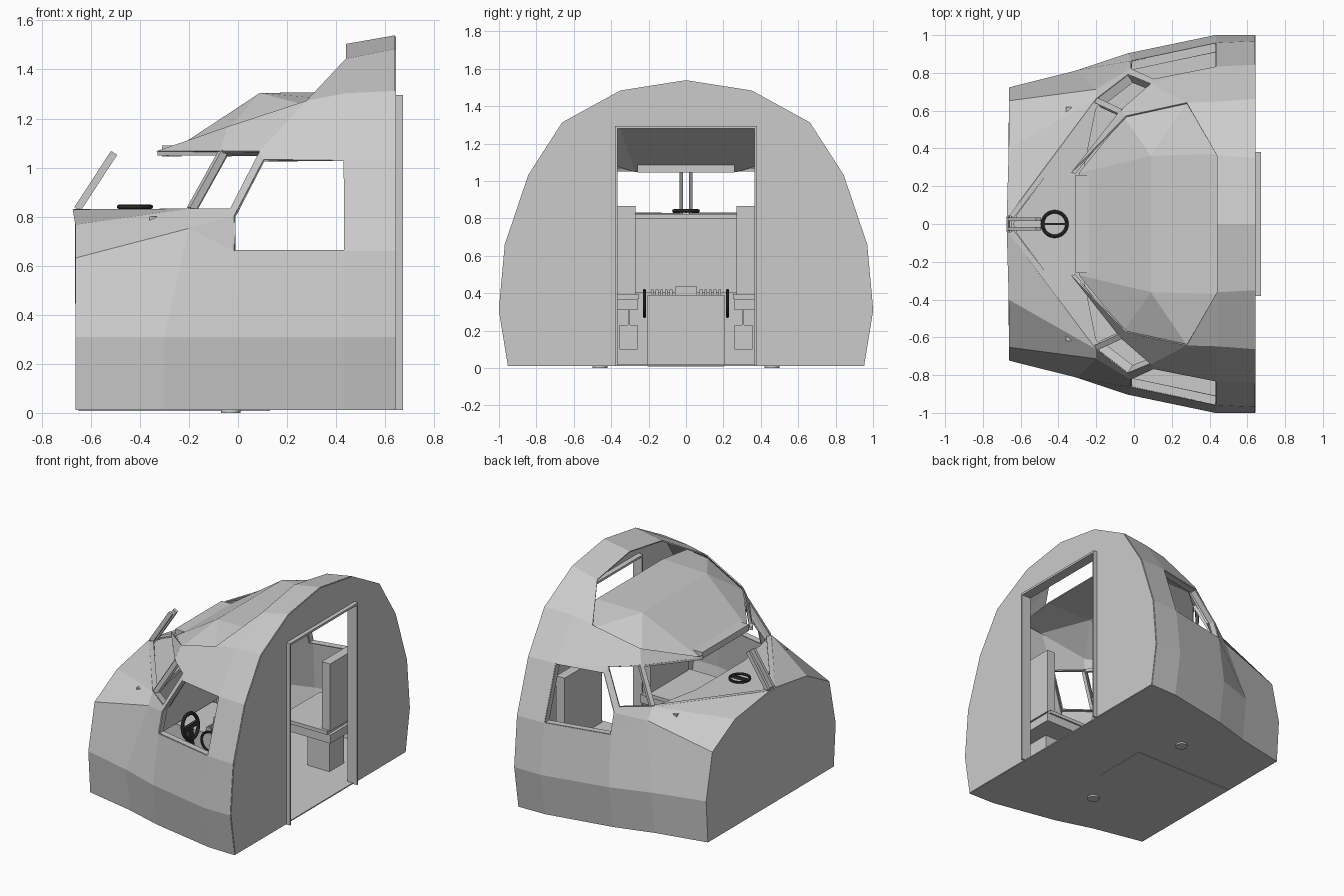
import bpy, bmesh, math
from mathutils import Vector as V

if "Cube" in bpy.data.objects:
    bpy.data.objects.remove(bpy.data.objects["Cube"])

def mat(name, c):
    m = bpy.data.materials.new(name)
    m.diffuse_color = (*c, 1)
    m.use_nodes = True
    m.node_tree.nodes["Principled BSDF"].inputs["Base Color"].default_value = m.diffuse_color
    return m

GREY = mat("light_grey", (0.6, 0.6, 0.6))
DARK = mat("dark_brown_grey", (0.04, 0.035, 0.03))

def mesh(name, polys, thick=0, m=GREY, mirror=True):
    """Polygons given for the +y side, mirrored and welded, with a thin skin."""
    bm = bmesh.new()
    for s in ((1, -1) if mirror else (1,)):
        for p in polys:
            bm.faces.new([bm.verts.new((a[0], a[1] * s, a[2])) for a in p])
    bmesh.ops.remove_doubles(bm, verts=bm.verts, dist=0.0005)
    bmesh.ops.recalc_face_normals(bm, faces=bm.faces)
    me = bpy.data.meshes.new(name)
    bm.to_mesh(me)
    bm.free()
    me.materials.append(m)
    o = bpy.data.objects.new(name, me)
    bpy.context.collection.objects.link(o)
    if thick:
        d = o.modifiers.new("skin", 'SOLIDIFY')
        d.thickness, d.offset = thick, 0
    return o

def box(name, x, y, z, m=GREY, rot=0):
    bpy.ops.mesh.primitive_cube_add(size=1, location=(sum(x) / 2, sum(y) / 2, sum(z) / 2))
    o = bpy.context.object
    o.name, o.scale = name, (x[1] - x[0], y[1] - y[0], z[1] - z[0])
    o.rotation_euler[1] = rot
    o.data.materials.append(m)
    return o

def bar(name, p, q, w, h, m=GREY):
    p, q = V(p), V(q)
    o = box(name, (-w / 2, w / 2), (-h / 2, h / 2), (0, (q - p).length), m)
    o.location = (p + q) / 2
    o.rotation_euler = (q - p).to_track_quat('Z', 'Y').to_euler()
    return o

def wheel(name, loc, r, t, rot, m=DARK):
    bpy.ops.mesh.primitive_torus_add(major_radius=r, minor_radius=t, major_segments=24,
                                     minor_segments=8, location=loc, rotation=rot)
    o = bpy.context.object
    o.name = name
    o.data.materials.append(m)
    bpy.ops.object.shade_smooth_by_angle()
    return o

def pole(name, loc, r, d, m=GREY):
    bpy.ops.mesh.primitive_cylinder_add(vertices=20, radius=r, depth=d, location=loc)
    o = bpy.context.object
    o.name = name
    o.data.materials.append(m)
    bpy.ops.object.shade_smooth_by_angle()
    return o

# Named hull points, +y half: a floor, b widest, c window sill, w/t window edges, r/q/p roof
P = {}
X = (-.66, -.3, -.03, .435, .64)
for i, (x, ya, yb) in enumerate(zip(X, (.70, .775, .855, .945, .95), (.72, .81, .90, .997, .997))):
    P[f"a{i}"], P[f"b{i}"], P[f"f{i}"] = (x, ya, .015), (x, yb, .31), (x, 0, .015)
P.update(c0=(-.66, .65, .63), c1=(-.2, .71, .75), c2=(-.015, .86, .66), c3=(.435, .955, .66),
         c4=(.64, .965, .66), n3=(-.66, .4, .765), n4=(-.66, 0, .80), wc=(-.67, 0, .83),
         w0=(-.67, .03, .83), w1=(-.2, .66, .83), w2=(-.03, .79, .83), wx=(-.015, .82, .80))
P.update(t0=(-.33, .27, 1.065), t1=(-.07, .60, 1.065), t2=(.09, .74, 1.065), t3=(.105, .765, 1.03),
         t4=(.435, .83, 1.03), t5=(.64, .84, 1.03), r1=(-.04, .57, 1.165), r2=(.28, .64, 1.27),
         r3=(.44, .645, 1.30), r4=(.64, .66, 1.31), q3=(.44, .36, 1.44), q4=(.64, .35, 1.48),
         p3=(.44, 0, 1.50), p4=(.64, 0, 1.535), d0=(.64, 0, 1.29), d1=(.64, .375, 1.29),
         d2=(.64, .375, .015))
pick = lambda s: [P[k] for k in s.split()]

# Hull skin with window and roof openings
faces = [f"a{i} a{i+1} b{i+1} b{i}" for i in range(4)]
faces += [f"b{i} b{i+1} c{i+1} c{i}" for i in range(4)]
faces += [f"f{i} f{i+1} a{i+1} a{i}" for i in range(3)] + ["f3 f4 d2 a4 a3"]
faces += ["c0 c1 w1 n3", "n3 w1 w0", "n3 w0 wc n4", "c1 c2 wx", "c1 wx w2 w1", "w2 wx t3 t2",
          "c3 c4 t5 t4", "t2 t3 t4", "t2 t4 r3 r2", "t1 t2 r2 r1", "t0 t1 r1", "t4 t5 r4 r3",
          "r2 r3 q3", "r3 r4 q4 q3", "q3 q4 p4 p3", "f0 a0 b0 c0 n3 n4"]
mesh("hull", [pick(f) for f in faces], .008)

# Rear bulkhead around the doorway
mesh("rear_bulkhead", [pick(f) for f in ("p4 d0 d1 q4", "q4 d1 t5 r4", "t5 d1 d2 a4 b4 c4")], .008)
for s in (1, -1):
    ya = sorted((s * .366, s * .38))
    box("door_jamb", (.60, .672), ya, (.012, 1.295))
box("door_lintel", (.60, .672), (-.38, .38), (1.28, 1.295))

# Deep window reveals
def reveal(name, keys, shift):
    ring = pick(keys)
    inner = [tuple(V(p) + V(shift)) for p in ring]
    n = len(ring)
    mesh(name, [[ring[i], ring[(i + 1) % n], inner[(i + 1) % n], inner[i]] for i in range(n)], .01)

reveal("side_window_frames", "c2 c3 t4 t3 wx", (0, -.045, 0))
reveal("quarter_window_frames", "w1 w2 t2 t1", (.025, -.04, -.015))
for s in (1, -1):
    f = lambda p: (p[0], p[1] * s, p[2])
    bar("windshield_sill", f((-.65, .04, .82)), f((-.19, .65, .82)), .03, .02)
    bar("windshield_side_post", f((-.19, .65, .83)), f((-.06, .59, 1.065)), .03, .03)
    bar("windshield_top_rail", f((-.32, .27, 1.06)), f((-.06, .59, 1.06)), .02, .02)
    bar("windshield_center_post", f((-.655, .025, .83)), f((-.505, .025, 1.06)), .02, .03)

# Ceiling liner under the open roof
C = dict(m0=(-.29, 0, 1.05), e0=(-.29, .27, 1.05), m1=(.09, 0, 1.30), e1=(.09, .36, 1.30),
         m2=(.44, 0, 1.305), e2=(.44, .37, 1.305), s0=(-.05, .565, 1.14), s1=(.28, .64, 1.25),
         s2=(.44, .64, 1.27))
mesh("ceiling_liner", [[C[k] for k in f.split()] for f in
     ("m0 e0 e1 m1", "m1 e1 e2 m2", "e0 s0 e1", "s0 s1 e1", "e1 s1 s2 e2")], .008)
box("overhead_bar", (-.31, -.23), (-.26, .26), (1.045, 1.09))

# Glareshield, instrument panel and compass
mesh("glareshield", [[(-.64, 0, .81), (-.62, .05, .81), (-.2, .62, .81), (-.27, .27, .81),
                      (-.27, 0, .81)]], .025)
box("instrument_panel", (-.36, -.33), (-.62, .62), (.40, .80))
wheel("glareshield_ring", (-.42, 0, .84), .065, .009, (0, 0, 0))
bar("ring_spoke", (-.48, 0, .84), (-.36, 0, .84), .012, .02, DARK)

# Center console with levers and trim wheels
box("center_console", (-.65, .13), (-.205, .205), (.008, .39))
box("console_block", (-.15, .02), (-.06, .06), (.39, .435))
for i in range(5):
    for s in (1, -1):
        y = s * (.08 + i * .025)
        box("console_lever", (-.12, -.08), (y - .007, y + .007), (.39, .42))

# Seats, control columns, wheels and pedals on both sides
for s in (1, -1):
    side = lambda a, b: sorted((s * a, s * b))
    box("seat_cushion", (.12, .54), side(.26, .70), (.31, .37))
    box("seat_tray", (.14, .52), side(.25, .71), (.37, .395))
    box("seat_back", (.465, .53), side(.27, .69), (.39, .865))
    box("seat_pedestal", (.25, .42), side(.42, .58), (.015, .31))
    wheel("trim_wheel", (-.06, s * .222, .345), .07, .008, (math.pi / 2, 0, 0))
    pole("column_base", (-.03, s * .46, .012), .04, .024)
    bar("control_column", (-.03, s * .46, .02), (-.06, s * .46, .55), .04, .04, DARK)
    wheel("control_wheel", (-.05, s * .46, .55), .085, .012, (0, math.pi / 2 - .2, 0))
    bar("control_wheel_spoke", (-.05, s * .38, .55), (-.05, s * .54, .55), .02, .03, DARK)
    box("pedal", (-.42, -.40), side(.26, .355), (.10, .23))
    bar("pedal_arm", (-.41, s * .305, .22), (-.41, s * .305, .42), .012, .012)
